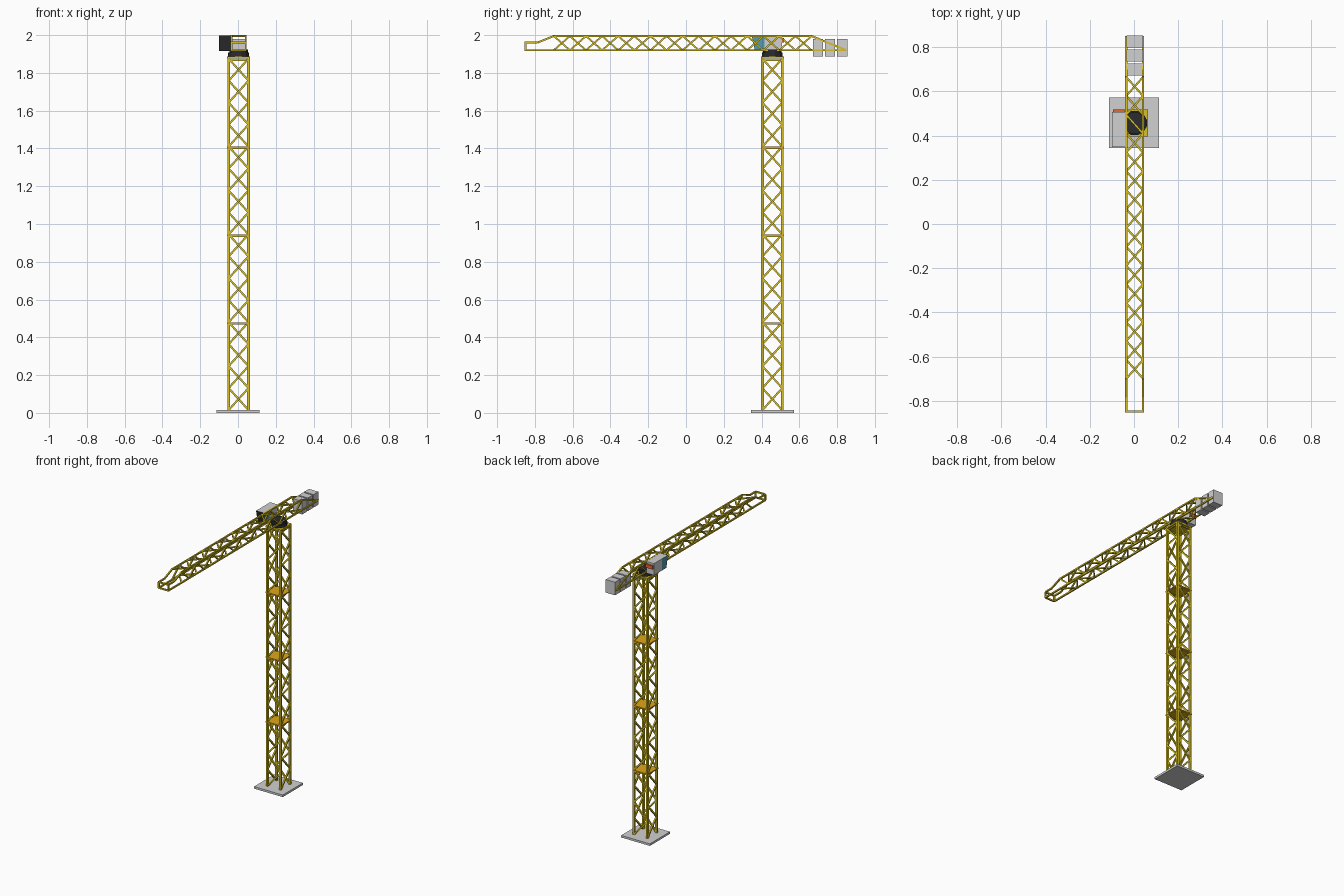
import bpy, bmesh
from math import pi, cos
from mathutils import Vector, Matrix

cube = bpy.data.objects.get("Cube")
if cube:
    bpy.data.objects.remove(cube, do_unlink=True)


def material(name, rgb):
    m = bpy.data.materials.new(name)
    m.use_nodes = True
    m.diffuse_color = (*rgb, 1)
    m.node_tree.nodes["Principled BSDF"].inputs["Base Color"].default_value = (*rgb, 1)
    return m


YELLOW = material("crane yellow", (0.68, 0.53, 0.02))
ORANGE = material("deck orange", (0.75, 0.38, 0.01))
GREY = material("concrete grey", (0.64, 0.64, 0.64))
DARK = material("dark steel", (0.025, 0.025, 0.028))
GLASS = material("teal glass", (0.09, 0.33, 0.42))
RED = material("signal red", (0.78, 0.14, 0.03))


def finish(name, bm, *mats):
    bmesh.ops.recalc_face_normals(bm, faces=bm.faces)
    mesh = bpy.data.meshes.new(name)
    bm.to_mesh(mesh)
    bm.free()
    for m in mats:
        mesh.materials.append(m)
    ob = bpy.data.objects.new(name, mesh)
    bpy.context.collection.objects.link(ob)
    return ob


def box(name, mat, x, y, z):
    bm = bmesh.new()
    lo, hi = Vector((x[0], y[0], z[0])), Vector((x[1], y[1], z[1]))
    bmesh.ops.create_cube(bm, size=1, matrix=Matrix.Translation((lo + hi) / 2)
                          @ Matrix.Diagonal((*(hi - lo), 1)))
    return finish(name, bm, mat)


def bar(bm, p, q, w):
    """Square bar between two points."""
    p, q = Vector(p), Vector(q)
    d = (q - p).normalized()
    ref = Vector((0, 0, 1)) if abs(d.z) < 0.9 else Vector((0, 1, 0))
    s = d.cross(ref).normalized()
    rot = Matrix((s, s.cross(d), d)).transposed().to_4x4()
    bmesh.ops.create_cube(bm, size=1, matrix=Matrix.Translation((p + q) / 2) @ rot
                          @ Matrix.Diagonal((w, w, (q - p).length, 1)))


def zigzag(bm, a0, a1, b0, b1, cells, w, flip):
    """Alternating diagonals between the lines a0-a1 and b0-b1."""
    a0, a1, b0, b1 = map(Vector, (a0, a1, b0, b1))
    for i in range(cells):
        s, t = i / cells, (i + 1) / cells
        if (i + flip) % 2:
            s, t = t, s
        bar(bm, a0.lerp(a1, s), b0.lerp(b1, t), w)


def prism(name, profile, x0, x1, *mats):
    """Side profile of (y, z) points, extruded along x."""
    bm = bmesh.new()
    face = bm.faces.new([bm.verts.new((x0, y, z)) for y, z in profile])
    new = bmesh.ops.extrude_face_region(bm, geom=[face])["geom"]
    bmesh.ops.translate(bm, vec=(x1 - x0, 0, 0),
                        verts=[v for v in new if isinstance(v, bmesh.types.BMVert)])
    return finish(name, bm, *mats)


CX, CY = 0.003, 0.457     # mast centre
R = 0.0525                # mast leg offset
FOOT, SECTION = 0.015, 0.465

# Foundation slab
box("foundation", GREY, (-0.114, 0.114), (0.345, 0.573), (0, FOOT))

# Mast: four legs, lattice on each side, frames under the decks
top = FOOT + 4 * SECTION
corners = [(CX + R, CY - R), (CX + R, CY + R), (CX - R, CY + R), (CX - R, CY - R)]
bm = bmesh.new()
for x, y in corners:
    bar(bm, (x, y, FOOT), (x, y, top), 0.0145)
for k, a in enumerate(corners):
    b = corners[(k + 1) % 4]
    zigzag(bm, (*a, FOOT), (*a, top), (*b, FOOT), (*b, top), 16, 0.0105, 0)
    for n in range(1, 5):
        z = FOOT + n * SECTION - 0.009
        bar(bm, (*a, z), (*b, z), 0.008)
finish("mast", bm, YELLOW)


def deck(name, mat, z0, z1):
    box(name, mat, (CX - 0.061, CX + 0.061), (CY - 0.061, CY + 0.061), (z0, z1))


# Decks between mast sections
for n in (1, 2, 3):
    z = FOOT + n * SECTION
    deck(f"mast_deck_{n}", ORANGE, z - 0.009, z - 0.001)
deck("mast_top_plate", YELLOW, top, top + 0.011)

# Slewing ring
bm = bmesh.new()
for flat, z0, z1 in ((0.055, top + 0.011, 1.908), (0.049, 1.908, 1.925)):
    r = flat / cos(pi / 12)
    bmesh.ops.create_cone(bm, cap_ends=True, segments=12, radius1=r, radius2=r, depth=z1 - z0,
                          matrix=Matrix.Translation((CX, CY, (z0 + z1) / 2))
                          @ Matrix.Rotation(pi / 12, 4, 'Z'))
finish("slewing_ring", bm, DARK)

# Jib: bottom and top chords, nose, sloping tail
JX, X = 0.003, 0.038
LOW, HIGH, NOSE = 1.92, 1.995, 1.961
TIP, TAIL, FRONT, BACK = -0.849, 0.849, -0.70, 0.665
bm = bmesh.new()
for x in (JX - X, JX + X):
    path = [(TIP, LOW), (TIP, NOSE), (-0.785, NOSE), (FRONT, HIGH), (BACK, HIGH), (TAIL, LOW)]
    for (y0, z0), (y1, z1) in zip(path, path[1:] + path[:1]):
        bar(bm, (x, y0, z0), (x, y1, z1), 0.01)
    zigzag(bm, (x, FRONT, LOW), (x, BACK, LOW), (x, FRONT, HIGH), (x, BACK, HIGH),
           16, 0.009, x > 0)
for z in (LOW, HIGH):
    zigzag(bm, (JX - X, FRONT, z), (JX - X, BACK, z), (JX + X, FRONT, z), (JX + X, BACK, z),
           16, 0.009, z == LOW)
for z in (LOW, NOSE):
    bar(bm, (JX - X, TIP, z), (JX + X, TIP, z), 0.01)
finish("jib", bm, YELLOW)

# Counterweights
for n in range(3):
    y = 0.672 + n * 0.064
    box(f"counterweight_{n + 1}", GREY, (JX - 0.037, JX + 0.037), (y, y + 0.054), (1.886, 1.98))

# Operator cabin with glazed, slanted front
C0, C1, ZB, ZT = -0.1, -0.04, 1.915, 1.999
box("cabin_body", GREY, (C0, C1), (0.415, 0.507), (ZB, ZT))
glazing = prism("cabin_glazing", [(0.348, ZT), (0.365, ZB), (0.415, ZB), (0.415, ZT)],
                C0, C1, GLASS, DARK, GREY)
for f in glazing.data.polygons:
    if f.normal.y < -0.5:
        f.material_index = 1
    elif abs(f.normal.z) > 0.5:
        f.material_index = 2
box("cabin_rear_panel", RED, (C0 + 0.004, C1 - 0.002), (0.507, 0.519), (1.96, 1.985))
